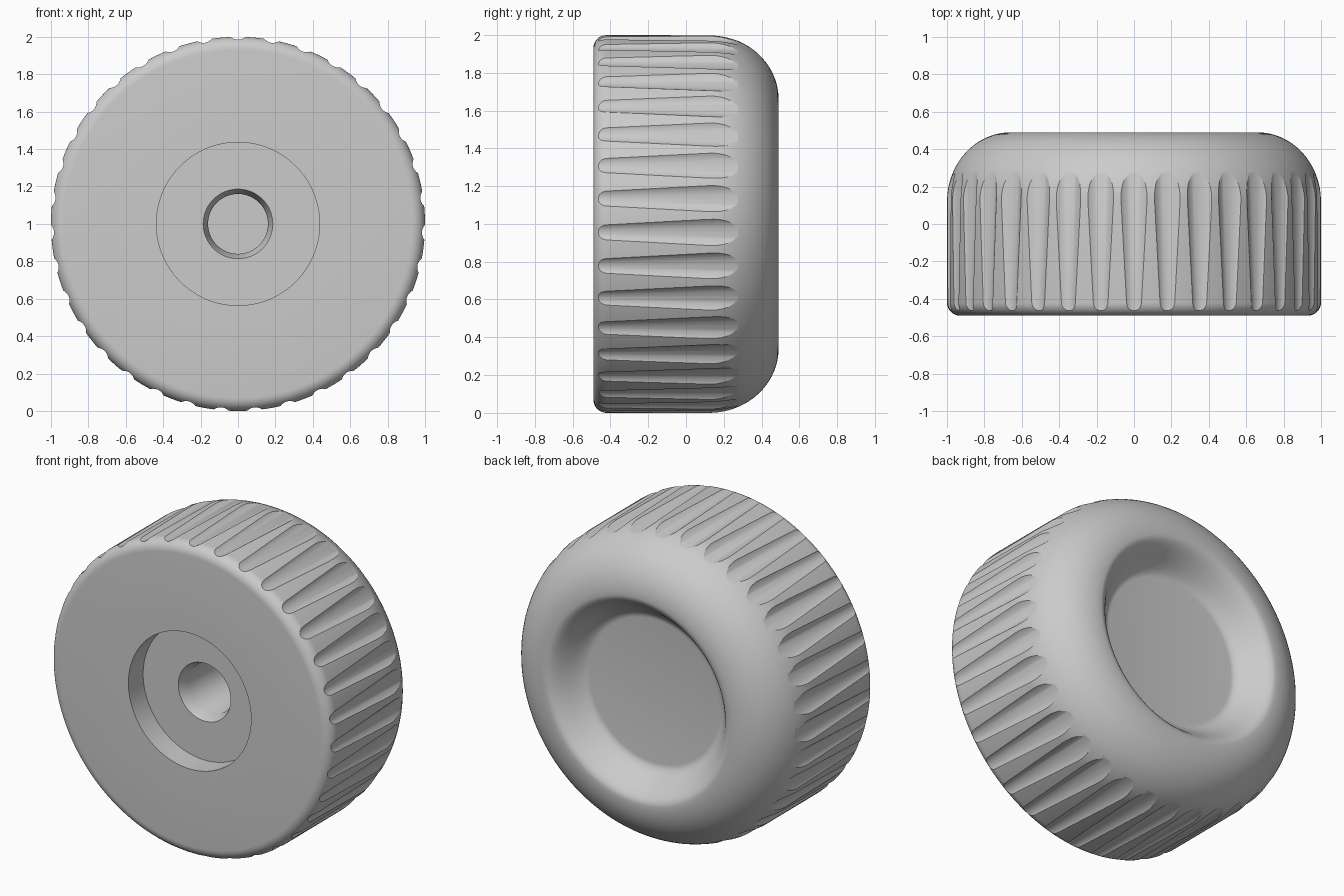
import bpy, bmesh
from math import pi, sin, cos, acos

cube = bpy.data.objects.get("Cube")
if cube:
    bpy.data.objects.remove(cube, do_unlink=True)

SEGMENTS = 210
FLUTES = 35
CENTRE_Z = 1.0

grey = bpy.data.materials.new("light_grey")
grey.use_nodes = True
colour = (0.6, 0.6, 0.6, 1)
grey.diffuse_color = colour
grey.node_tree.nodes["Principled BSDF"].inputs["Base Color"].default_value = colour


def place(x, y, r, angle):
    """Turn a tangential offset x and a radius r about the knob axis."""
    return (x * cos(angle) + r * sin(angle), y,
            CENTRE_Z + r * cos(angle) - x * sin(angle))


def finish(bm, name):
    bmesh.ops.recalc_face_normals(bm, faces=bm.faces)
    mesh = bpy.data.meshes.new(name)
    bm.to_mesh(mesh)
    bm.free()
    mesh.materials.append(grey)
    obj = bpy.data.objects.new(name, mesh)
    bpy.context.collection.objects.link(obj)
    return obj


def bridge(bm, a, b):
    for i in range(len(a)):
        j = (i + 1) % len(a)
        bm.faces.new((a[i], a[j], b[j], b[i]))


def arc(y, r, size_y, size_r, start, end, steps):
    """Elliptical arc in (y, r); zero degrees points along +y."""
    angles = [start + (end - start) * i / steps for i in range(steps + 1)]
    return [(y + size_y * cos(t), r + size_r * sin(t)) for t in angles]


# Profile: blind bore, tapered lead-in, counterbore, front edge, rounded back, dish
profile = [(0.2, 0.16), (-0.27, 0.16), (-0.34, 0.186), (-0.34, 0.436), (-0.49, 0.436)]
profile += arc(-0.42, 0.93, 0.07, 0.07, pi, pi / 2, 8)
profile += arc(0.12, 0.66, 0.37, 0.34, pi / 2, 0, 18)
for i in range(1, 17):
    t = i / 16
    profile.append((0.405 + 0.085 * cos(pi * t), 0.66 - 0.2 * t))

bm = bmesh.new()
rings = [[bm.verts.new(place(0, y, r, 2 * pi * k / SEGMENTS)) for k in range(SEGMENTS)]
         for y, r in profile]
for a, b in zip(rings, rings[1:]):
    bridge(bm, a, b)
bm.faces.new(rings[0])
bm.faces.new(rings[-1])
knob = finish(bm, "knob_body")


# Tapered flute cutters around the rim
def flute_ring(bm, y, angle, steps=14, top=1.003):
    size = 0.0965 + 0.0875 * y
    centre = 0.9744 - 0.0219 * y + size
    spread = acos((centre - top) / size)
    points = []
    for i in range(steps + 1):
        t = spread * (2 * i / steps - 1)
        points.append(bm.verts.new(place(size * sin(t), y, centre - size * cos(t), angle)))
    return points


bm = bmesh.new()
for k in range(FLUTES):
    angle = 2 * pi * k / FLUTES
    front, back = flute_ring(bm, -0.6, angle), flute_ring(bm, 0.3, angle)
    bridge(bm, front, back)
    bm.faces.new(front)
    bm.faces.new(back)
cutter = finish(bm, "flute_cutter")
cutter.hide_render = True

# Cut the flutes and smooth the result
cut = knob.modifiers.new("flutes", "BOOLEAN")
cut.operation = "DIFFERENCE"
cut.solver = "EXACT"
cut.object = cutter
bpy.ops.object.select_all(action="DESELECT")
knob.select_set(True)
bpy.context.view_layer.objects.active = knob
bpy.ops.object.modifier_apply(modifier=cut.name)
bpy.data.objects.remove(cutter, do_unlink=True)
bpy.ops.object.shade_smooth_by_angle(angle=pi / 7)
